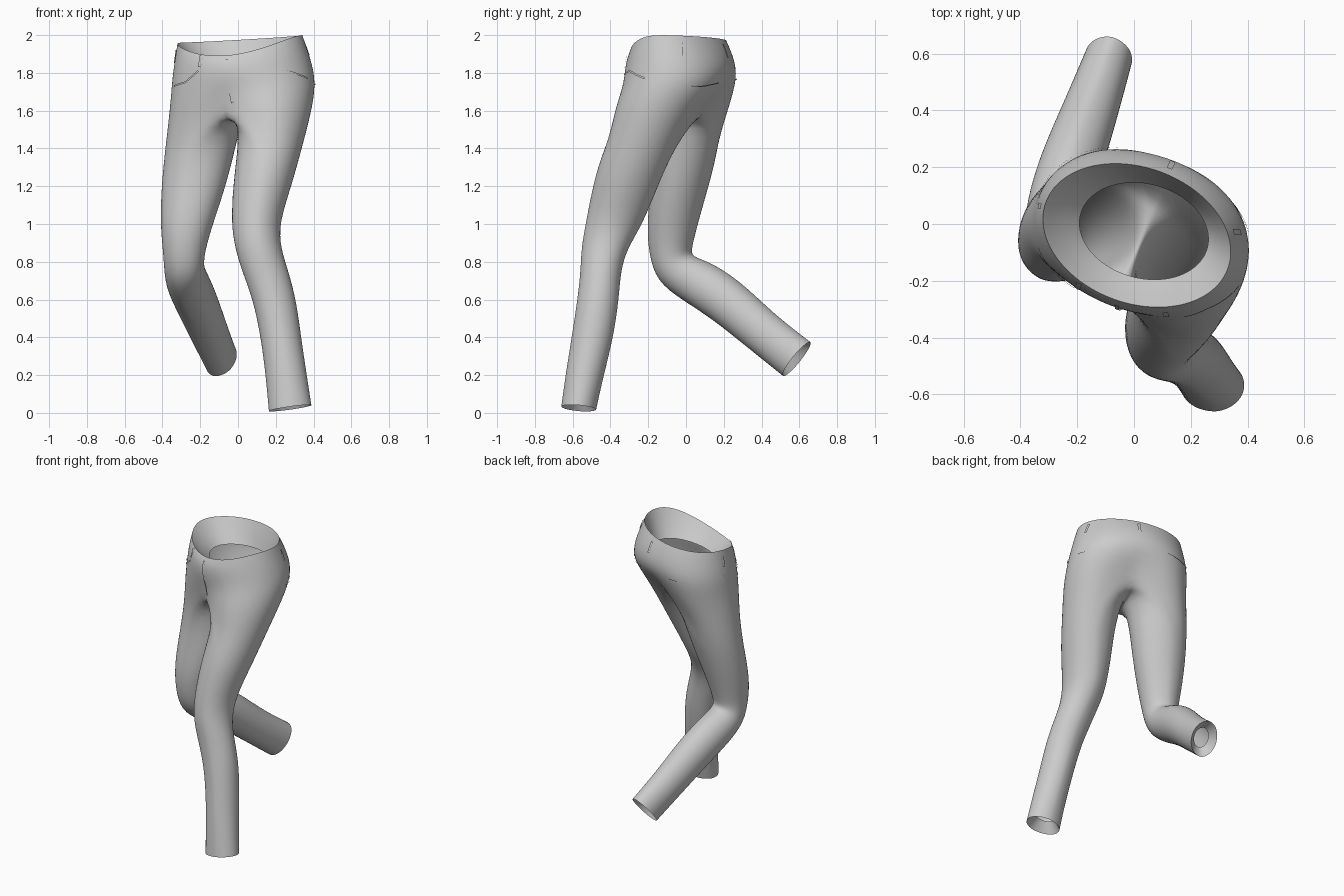
import bpy
from math import sin, cos, pi, radians
from mathutils import Vector
from mathutils.bvhtree import BVHTree

cube = bpy.data.objects.get("Cube")
if cube:
    bpy.data.objects.remove(cube)

grey = bpy.data.materials.new("fabric_grey")
grey.use_nodes = True
COLOUR = (0.6, 0.6, 0.6, 1)
grey.diffuse_color = COLOUR
grey.node_tree.nodes["Principled BSDF"].inputs["Base Color"].default_value = COLOUR

HALF = 12        # hip segments per side
INNER = 5        # points across the crotch
GROW = 1.015     # makes up for subdivision shrinkage


def make_object(name, verts, faces, levels):
    mesh = bpy.data.meshes.new(name)
    mesh.from_pydata(verts, [], faces)
    mesh.materials.append(grey)
    for poly in mesh.polygons:
        poly.use_smooth = True
    obj = bpy.data.objects.new(name, mesh)
    bpy.context.collection.objects.link(obj)
    if levels:
        mod = obj.modifiers.new("smooth", 'SUBSURF')
        mod.levels = mod.render_levels = levels
    return obj


def ring_point(ring, angle):
    """Point on a turned, tilted ellipse; -90 is its front, 0 its left."""
    x, y, z, a, b, turn, tilt, roll = ring
    p, t, r = radians(turn), radians(tilt), radians(roll)
    u = Vector((cos(p) * cos(r), sin(p) * cos(r), sin(r)))
    v = Vector((-sin(p) * cos(t), cos(p) * cos(t), sin(t)))
    w = radians(angle)
    return Vector((x, y, z)) + (u * a * cos(w) + v * b * sin(w)) * GROW


def hip_ring(ring, pinch=0, dip=0):
    """Full hip loop starting at the front middle, going round the left."""
    pts = []
    for i in range(2 * HALF):
        ang = -90 + i * 180 / HALF
        p = ring_point(ring, ang)
        s, c = sin(radians(ang)), cos(radians(ang))
        k = 1 - pinch * abs(s) ** 8
        p.x = ring[0] + (p.x - ring[0]) * k
        p.y = ring[1] + (p.y - ring[1]) * k
        p.z += dip * (0.02 * c - 0.09 * max(0, -s) ** 2)
        pts.append(p)
    return pts


def bridge(a, b):
    n = len(a)
    return [(a[i], b[i], b[(i + 1) % n], a[(i + 1) % n]) for i in range(n)]


# Rings: x, y, z, half width, half depth, turn, tilt, roll
RIM = (0.01, -0.04, 1.98, 0.34, 0.238, -20, 0, 0)
HIPS = [
    (RIM, 0, 1),
    ((0.02, -0.035, 1.9, 0.358, 0.272, -19, 0, 0), 0, 0.6),
    ((0.032, -0.025, 1.77, 0.387, 0.302, -18, 0, 0), 0.06, 0.2),
    ((0.02, -0.07, 1.63, 0.393, 0.298, -26, 0, 0), 0.33, 0),
]
LEFT_LEG = [
    (0.168, -0.245, 1.41, 0.17, 0.192, -15, 0, 0),
    (0.125, -0.32, 1.2, 0.157, 0.174, -10, 0, 0),
    (0.088, -0.38, 1.0, 0.128, 0.152, 0, 0, 0),
    (0.104, -0.433, 0.87, 0.122, 0.122, 0, 0, 0),
    (0.142, -0.452, 0.75, 0.124, 0.106, 0, 0, 0),
    (0.192, -0.465, 0.6, 0.115, 0.11, 0, 0, 0),
    (0.226, -0.495, 0.4, 0.107, 0.11, 0, -3, 3),
    (0.253, -0.537, 0.2, 0.109, 0.1, 0, -5, 6),
    (0.274, -0.568, 0.025, 0.115, 0.093, 0, -5, 8),
]
RIGHT_LEG = [
    (-0.195, 0.0, 1.41, 0.189, 0.174, -15, 0, 0),
    (-0.232, -0.035, 1.2, 0.174, 0.152, -15, 0, 0),
    (-0.27, -0.075, 1.0, 0.141, 0.136, -15, 0, 0),
    (-0.283, -0.085, 0.86, 0.113, 0.116, -15, 8, 0),
    (-0.285, -0.066, 0.76, 0.105, 0.114, -17, 36, 0),
    (-0.27, 0.05, 0.7, 0.113, 0.126, -19, 57, 0),
    (-0.22, 0.215, 0.595, 0.113, 0.126, -19, 53, 0),
    (-0.155, 0.39, 0.437, 0.1, 0.114, -19, 51, 0),
    (-0.088, 0.585, 0.285, 0.085, 0.117, -19, 51, 0),
]

# Trousers: hips split at the crotch into two leg tubes
verts, faces = [], []


def add(points):
    start = len(verts)
    verts.extend(points)
    return list(range(start, len(verts)))


loops = [add(hip_ring(*h)) for h in HIPS]
for upper, lower in zip(loops, loops[1:]):
    faces += bridge(upper, lower)
base = loops[-1]
front, back = verts[base[0]], verts[base[HALF]]
saddle = []
for i in range(1, INNER + 1):
    f = i / (INNER + 1)
    saddle.append(front.lerp(back, f) - Vector((0, 0, 0.02 * sin(f * pi))))
crotch = add(saddle)

outer_angles = [-90 + i * 180 / HALF for i in range(HALF + 1)]
inner_angles = [90 + i * 180 / (INNER + 1) for i in range(1, INNER + 1)]
for side, rings in ((1, LEFT_LEG), (-1, RIGHT_LEG)):
    if side == 1:
        last = base[:HALF + 1] + crotch[::-1]
        angles = outer_angles + inner_angles
    else:
        last = base[HALF:] + base[:1] + crotch
        angles = [a + 180 for a in outer_angles + inner_angles]
    for ring in rings:
        loop = add([ring_point(ring, a) for a in angles])
        faces += bridge(last, loop)
        last = loop

    # Cuff lining: a short inward funnel with a smaller opening
    cuff = [verts[i] for i in last]
    middle = Vector(rings[-1][:3])
    inward = (Vector(rings[-2][:3]) - middle).normalized() * 0.065
    inner = [middle + inward + (p - middle) * 0.55 for p in cuff]
    n = len(cuff)
    make_object("left_cuff_lining" if side == 1 else "right_cuff_lining", cuff + inner,
                bridge(list(range(n)), list(range(n, 2 * n))), 2)
trousers = make_object("trousers", verts, faces, 2)

# Waist lining: a funnel from the rim to a smaller opening
lining = [hip_ring(RIM, 0, 1),
          hip_ring((0.02, -0.035, 1.91, 0.295, 0.205, -18, 0, 0), 0, 0.7),
          hip_ring((0.035, -0.025, 1.82, 0.23, 0.165, -15, 0, 0), 0, 0.2)]
n = 2 * HALF
lining_faces = []
for k in range(2):
    lining_faces += bridge(list(range((k + 1) * n, (k + 2) * n)), list(range(k * n, (k + 1) * n)))
make_object("waist_lining", [p for r in lining for p in r], lining_faces, 2)

# Sewn details: thin ribbons laid on the cloth
bpy.context.view_layer.update()
tree = BVHTree.FromObject(trousers, bpy.context.evaluated_depsgraph_get())


def on_cloth(angle, z):
    centre = Vector((0.02, -0.03, z))
    out = Vector((cos(radians(angle)), sin(radians(angle)), 0))
    hit, normal, _, _ = tree.ray_cast(centre, out)
    if hit is None:
        hit, normal, _, _ = tree.find_nearest(centre + out * 0.33)
    return hit, normal if normal.dot(out) > 0 else -normal


def ribbon(name, path, width, lift=0.007, steps=6):
    samples = []
    for (a0, z0), (a1, z1) in zip(path, path[1:]):
        for i in range(steps):
            f = i / steps
            samples.append(on_cloth(a0 + (a1 - a0) * f, z0 + (z1 - z0) * f))
    samples.append(on_cloth(*path[-1]))
    pts = []
    for i, (p, nrm) in enumerate(samples):
        along = samples[min(i + 1, len(samples) - 1)][0] - samples[max(i - 1, 0)][0]
        across = nrm.cross(along).normalized() * width / 2
        pts += [p + across + nrm * lift, p - across + nrm * lift]
    quads = [(2 * i, 2 * i + 1, 2 * i + 3, 2 * i + 2) for i in range(len(samples) - 1)]
    return make_object(name, pts, quads, 0)


for i, (angle, top) in enumerate([(-139, 1.9), (-72, 1.89), (0, 1.96), (65, 1.95), (165, 1.92)]):
    ribbon(f"belt_loop_{i + 1}", [(angle, top), (angle, top - 0.07)], 0.02)
ribbon("fly_flap", [(-107, 1.87), (-105, 1.75), (-100, 1.64)], 0.015)
ribbon("left_front_pocket", [(-62, 1.79), (-48, 1.81), (-28, 1.77)], 0.01)
ribbon("right_front_pocket", [(-172, 1.73), (-155, 1.75), (-140, 1.81)], 0.01)
ribbon("left_back_seam", [(-5, 1.74), (18, 1.73), (45, 1.75)], 0.006)
ribbon("right_back_seam", [(105, 1.77), (130, 1.76), (165, 1.79)], 0.006)
